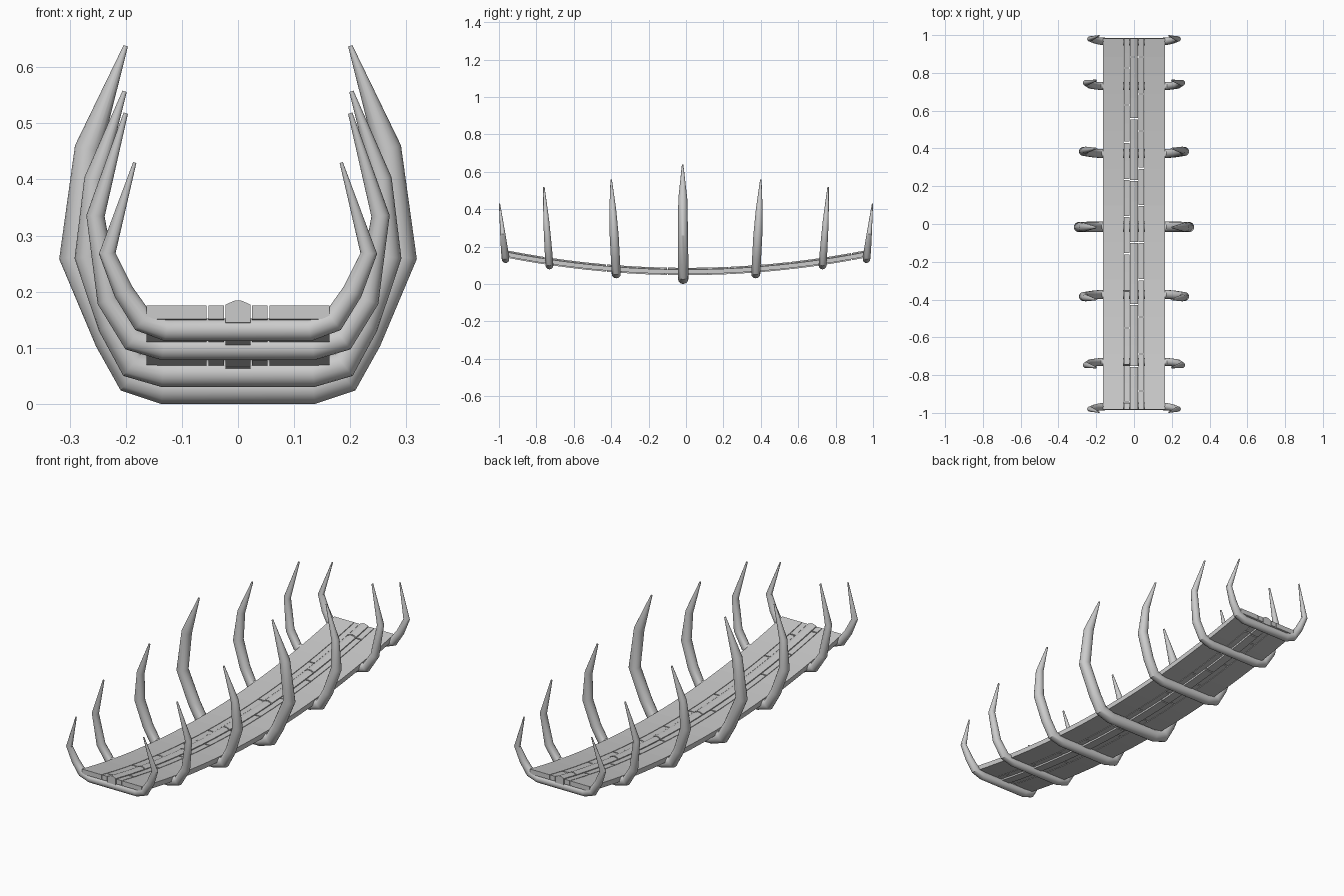
import bpy, bmesh, math
from mathutils import Vector

if "Cube" in bpy.data.objects:
    bpy.data.objects.remove(bpy.data.objects["Cube"], do_unlink=True)

bone = bpy.data.materials.new("pale grey bone")
bone.use_nodes = True
GREY = (0.6, 0.6, 0.6, 1)
bone.diffuse_color = GREY
bone.node_tree.nodes["Principled BSDF"].inputs["Base Color"].default_value = GREY


def finish(name, bm, smooth=False):
    bmesh.ops.recalc_face_normals(bm, faces=bm.faces)
    mesh = bpy.data.meshes.new(name)
    bm.to_mesh(mesh)
    bm.free()
    mesh.materials.append(bone)
    ob = bpy.data.objects.new(name, mesh)
    bpy.context.collection.objects.link(ob)
    if smooth:
        bpy.ops.object.select_all(action='DESELECT')
        ob.select_set(True)
        bpy.context.view_layer.objects.active = ob
        bpy.ops.object.shade_smooth_by_angle(angle=math.radians(30))


def loft(bm, rings):
    """Skin a list of closed rings and cap both ends."""
    rows = [[bm.verts.new(p) for p in ring] for ring in rings]
    n = len(rows[0])
    for a, b in zip(rows, rows[1:]):
        for i in range(n):
            j = (i + 1) % n
            bm.faces.new((a[i], a[j], b[j], b[i]))
    bm.faces.new(rows[0])
    bm.faces.new(rows[-1])


# Sagging deck
HALF = 0.983
THICK = 0.024


def deck_z(y):
    return 0.077 + 0.098 * (y / HALF) ** 2


def board(bm, section, y0, y1):
    """Run an (x, height) section along the sag between two stations."""
    steps = max(1, round((y1 - y0) / 0.1))
    rings = []
    for k in range(steps + 1):
        y = y0 + (y1 - y0) * k / steps
        rings.append([(x, y, deck_z(y) + h) for x, h in section])
    loft(bm, rings)


def flat(x0, x1):
    return [(x0, -THICK), (x1, -THICK), (x1, 0), (x0, 0)]


def bricks(bm, section, count, shift):
    """Split a board into end-to-end blocks with thin joints."""
    size = 2 * HALF / count
    cuts = [-HALF] + [-HALF + size * (k + shift) for k in range(count)
                      if k + shift > 0] + [HALF]
    for a, b in zip(cuts, cuts[1:]):
        board(bm, section, a + 0.003 * (a > -HALF), b - 0.003 * (b < HALF))


for side, label in ((1, "left"), (-1, "right")):
    bm = bmesh.new()
    board(bm, flat(side * 0.056, side * 0.163), -HALF, HALF)
    finish(label + "_side_plank", bm)
    bm = bmesh.new()
    bricks(bm, flat(side * 0.025, side * 0.053), 10, 0.5 if side > 0 else 0.2)
    finish(label + "_inner_blocks", bm)

# Peaked spine down the middle of the deck
bm = bmesh.new()
spine = [(-0.022, -0.03), (0.022, -0.03), (0.022, 0.002),
         (0.006, 0.009), (-0.006, 0.009), (-0.022, 0.002)]
bricks(bm, spine, 6, 0.7)
finish("central_spine", bm)


# Curved ribs
def rib(name, path, y_base, y_tip):
    half = [(Vector((x, z)), r) for x, z, r in path]
    pts = [(Vector((-p.x, p.y)), r) for p, r in reversed(half)] + half
    low, high = path[0][1], path[-1][1]
    rings = []
    for i, (p, r) in enumerate(pts):
        before = (p - pts[i - 1][0]).normalized() if i else None
        after = (pts[i + 1][0] - p).normalized() if i + 1 < len(pts) else None
        d1, d2 = before or after, after or before
        t = (d1 + d2).normalized()
        normal = Vector((-t.y, t.x)) / t.dot(d1)
        y = y_base + (y_tip - y_base) * (p.y - low) / (high - low)
        ring = []
        for k in range(16):
            a = math.tau * k / 16
            q = p + normal * r * math.cos(a)
            ring.append((q.x, y + r * math.sin(a), q.y))
        rings.append(ring)
    bm = bmesh.new()
    loft(bm, rings)
    finish(name, bm, smooth=True)


middle = [(0.133, 0.028, 0.028), (0.19, 0.047, 0.028), (0.228, 0.115, 0.028),
          (0.291, 0.262, 0.027), (0.267, 0.455, 0.024), (0.2, 0.638, 0.004)]
inner = [(0.133, 0.054, 0.024), (0.188, 0.07, 0.024), (0.226, 0.14, 0.024),
         (0.267, 0.262, 0.024), (0.256, 0.4, 0.018), (0.202, 0.557, 0.004)]
outer = [(0.133, 0.099, 0.021), (0.187, 0.115, 0.021), (0.231, 0.185, 0.02),
         (0.254, 0.335, 0.016), (0.2, 0.518, 0.004)]
end = [(0.127, 0.132, 0.02), (0.17, 0.148, 0.02), (0.204, 0.2, 0.018),
       (0.233, 0.268, 0.014), (0.184, 0.43, 0.003)]

rib("middle_rib", middle, -0.015, -0.018)
for s, where in ((-1, "front"), (1, "back")):
    rib(where + "_inner_rib", inner, s * 0.373, s * 0.4)
    rib(where + "_outer_rib", outer, s * 0.73, s * 0.76)
    rib(where + "_end_rib", end, s * 0.965, s * 0.997)
